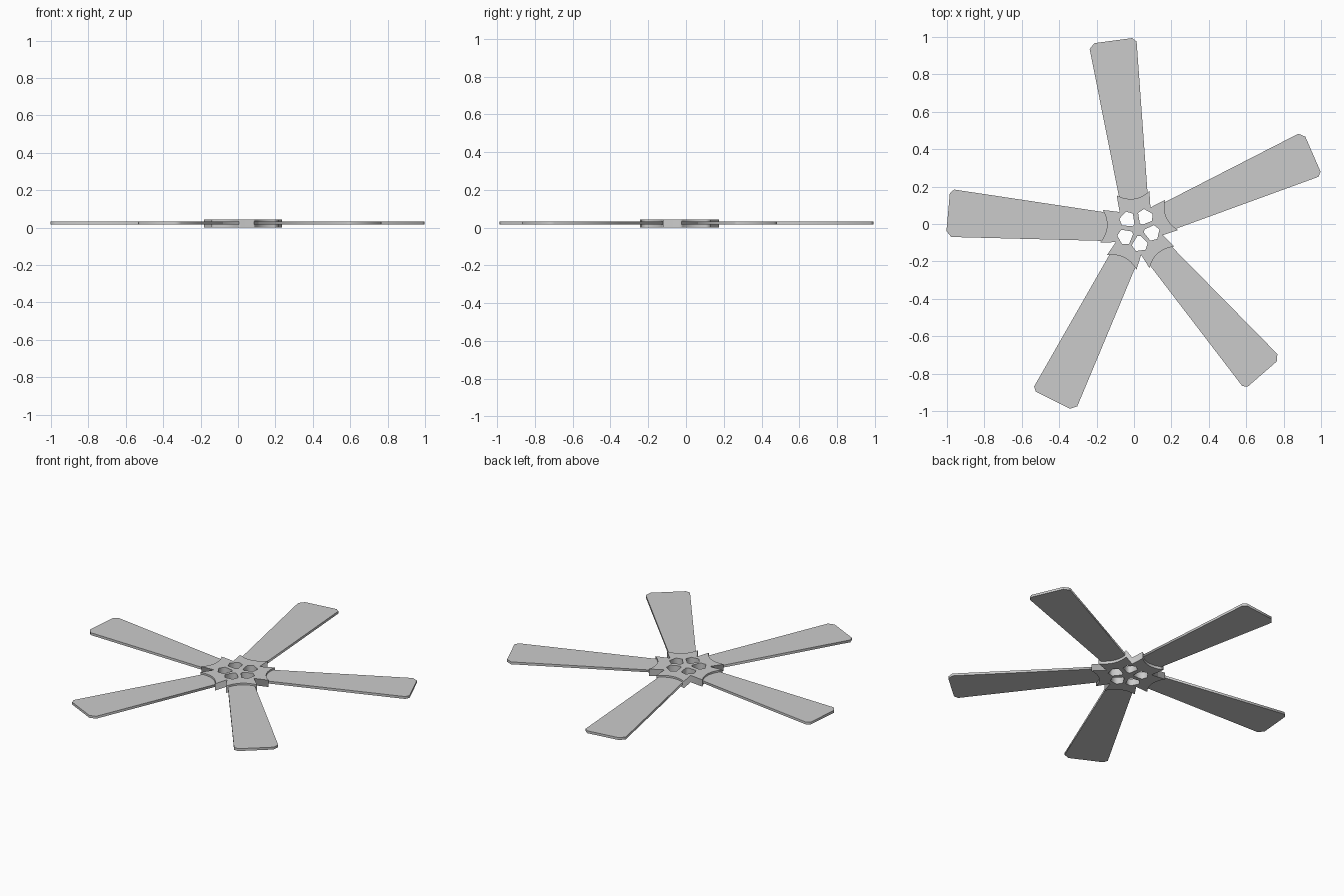
import bpy
from math import radians, cos, sin

if "Cube" in bpy.data.objects:
    bpy.data.objects.remove(bpy.data.objects["Cube"])

CX, CY = 0.021, -0.03
ANGLES = [radians(a) for a in (-116.3, -49.1, 23.5, 97.6, 174.9)]   # slightly uneven spacing
FULL = radians(360)


def place(points, angle):
    """Turn (along, across) points to a direction around the hub centre."""
    c, s = cos(angle), sin(angle)
    return [(CX + u * c - v * s, CY + u * s + v * c) for u, v in points]


def plate(name, loops, z0, z1):
    """Flat plate from closed outlines; inner outlines become holes."""
    cu = bpy.data.curves.new(name, 'CURVE')
    cu.dimensions = '2D'
    cu.fill_mode = 'BOTH'
    cu.extrude = (z1 - z0) / 2
    for loop in loops:
        sp = cu.splines.new('POLY')
        sp.points.add(len(loop) - 1)
        for p, (x, y) in zip(sp.points, loop):
            p.co = (x, y, 0, 1)
        sp.use_cyclic_u = True
    ob = bpy.data.objects.new(name, cu)
    bpy.context.collection.objects.link(ob)
    ob.location.z = (z0 + z1) / 2
    bpy.ops.object.select_all(action='DESELECT')
    ob.select_set(True)
    bpy.context.view_layer.objects.active = ob
    bpy.ops.object.convert(target='MESH')
    return bpy.context.object


# Tapered blades with clipped tip corners
blade = [(0.14, -0.074), (0.998, -0.126), (1.019, -0.105),
         (1.019, 0.099), (0.991, 0.128), (0.14, 0.074)]
for i, a in enumerate(ANGLES):
    plate(f"blade_{i + 1}", [place(blade, a)], 0.017, 0.032)

# Hub: five brackets with concave ends, joined at notches, with openings between spokes
N = 8
bracket = []
for k in range(N + 1):
    t = 2 * k / N - 1
    bracket.append((0.196 - 0.03 * (1 - t * t), 0.088 * t))
hole = [(0.034, -0.008), (0.078, -0.043), (0.112, -0.026),
        (0.112, 0.026), (0.078, 0.043), (0.034, 0.008)]
outline, holes = [], []
for i, a in enumerate(ANGLES):
    nxt = ANGLES[(i + 1) % 5] + (FULL if i == 4 else 0)
    mid = (a + nxt) / 2
    outline += place(bracket, a) + place([(0.136, 0)], mid)
    holes.append(place(hole, mid))
plate("hub_bracket", [outline] + holes, 0.0, 0.043)
